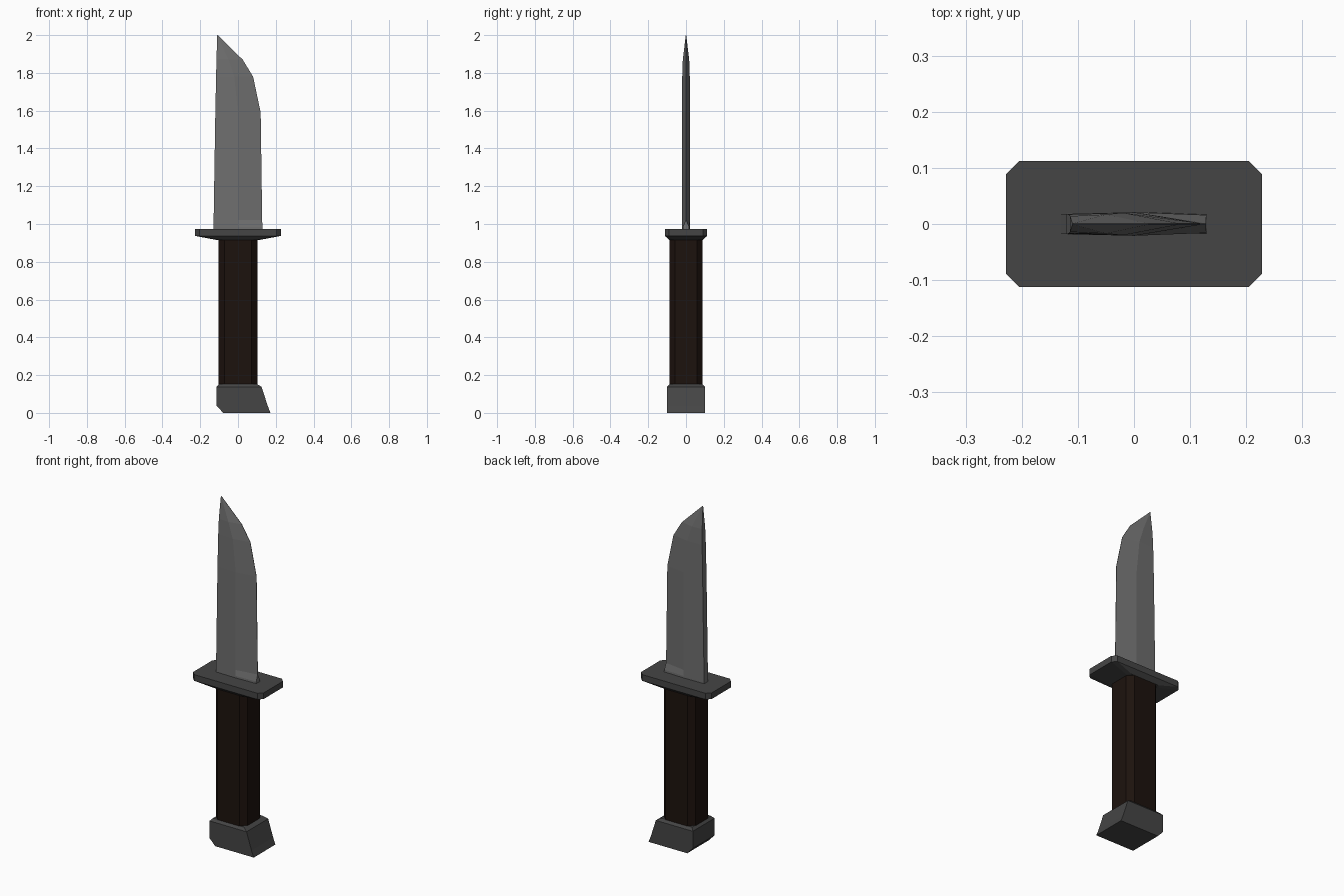
import bpy
import bmesh

if "Cube" in bpy.data.objects:
    bpy.data.objects.remove(bpy.data.objects["Cube"])


def material(name, color):
    m = bpy.data.materials.new(name)
    m.diffuse_color = (*color, 1)
    m.use_nodes = True
    m.node_tree.nodes["Principled BSDF"].inputs["Base Color"].default_value = m.diffuse_color
    return m


def loft(name, rings, mat):
    """Skin a stack of equal-length point rings and cap both ends."""
    bm = bmesh.new()
    rows = [[bm.verts.new(p) for p in ring] for ring in rings]
    n = len(rows[0])
    for a, b in zip(rows, rows[1:]):
        for i in range(n):
            j = (i + 1) % n
            bm.faces.new((a[i], a[j], b[j], b[i]))
    bm.faces.new(rows[0][::-1])
    bm.faces.new(rows[-1])
    bmesh.ops.remove_doubles(bm, verts=bm.verts, dist=0.0005)
    bmesh.ops.recalc_face_normals(bm, faces=bm.faces)
    me = bpy.data.meshes.new(name)
    bm.to_mesh(me)
    bm.free()
    me.materials.append(mat)
    ob = bpy.data.objects.new(name, me)
    bpy.context.collection.objects.link(ob)
    return ob


def octagon(x, y, c, z):
    """Rectangle of half sizes x, y with corners cut by c."""
    return [(x, -y + c, z), (x, y - c, z), (x - c, y, z), (-x + c, y, z),
            (-x, y - c, z), (-x, -y + c, z), (-x + c, -y, z), (x - c, -y, z)]


def rect(x0, x1, y, z):
    return [(x0, -y, z), (x1, -y, z), (x1, y, z), (x0, y, z)]


steel = material("blade_steel", (0.16, 0.16, 0.16))
dark = material("dark_metal", (0.06, 0.06, 0.06))
wood = material("dark_wood", (0.012, 0.006, 0.004))

# Blade: z, spine x, spine half width, ridge x, ridge half width, edge x, edge half width
sections = [
    (0.95, -0.13, 0.018, 0.0, 0.02, 0.13, 0.018),
    (0.985, -0.13, 0.018, 0.0, 0.021, 0.129, 0.016),
    (1.02, -0.129, 0.018, 0.0, 0.021, 0.128, 0.001),
    (1.59, -0.12, 0.018, 0.0, 0.021, 0.12, 0.001),
    (1.78, -0.116, 0.017, -0.02, 0.02, 0.08, 0.001),
    (1.87, -0.114, 0.014, -0.05, 0.017, 0.025, 0.001),
    (2.0, -0.11, 0.001, -0.109, 0.001, -0.108, 0.001),
]
loft("blade", [[(s, -sw, z), (m, -mw, z), (e, -ew, z),
                (e, ew, z), (m, mw, z), (s, sw, z)]
               for z, s, sw, m, mw, e, ew in sections], steel)

# Guard: flat plate with a shallow tapered underside
loft("guard", [octagon(0.11, 0.088, 0.02, 0.915),
               octagon(0.228, 0.112, 0.023, 0.937),
               octagon(0.228, 0.112, 0.023, 0.973)], dark)

# Handle: chamfered grip
loft("handle", [octagon(0.102, 0.088, 0.03, 0.13),
                octagon(0.102, 0.088, 0.03, 0.93)], wood)

# Pommel: flared to one side, with a cut heel and bevelled top
loft("pommel", [rect(-0.078, 0.172, 0.1, 0.0),
                rect(-0.114, 0.157, 0.1, 0.038),
                rect(-0.114, 0.125, 0.1, 0.138),
                rect(-0.1, 0.1, 0.087, 0.153)], dark)
